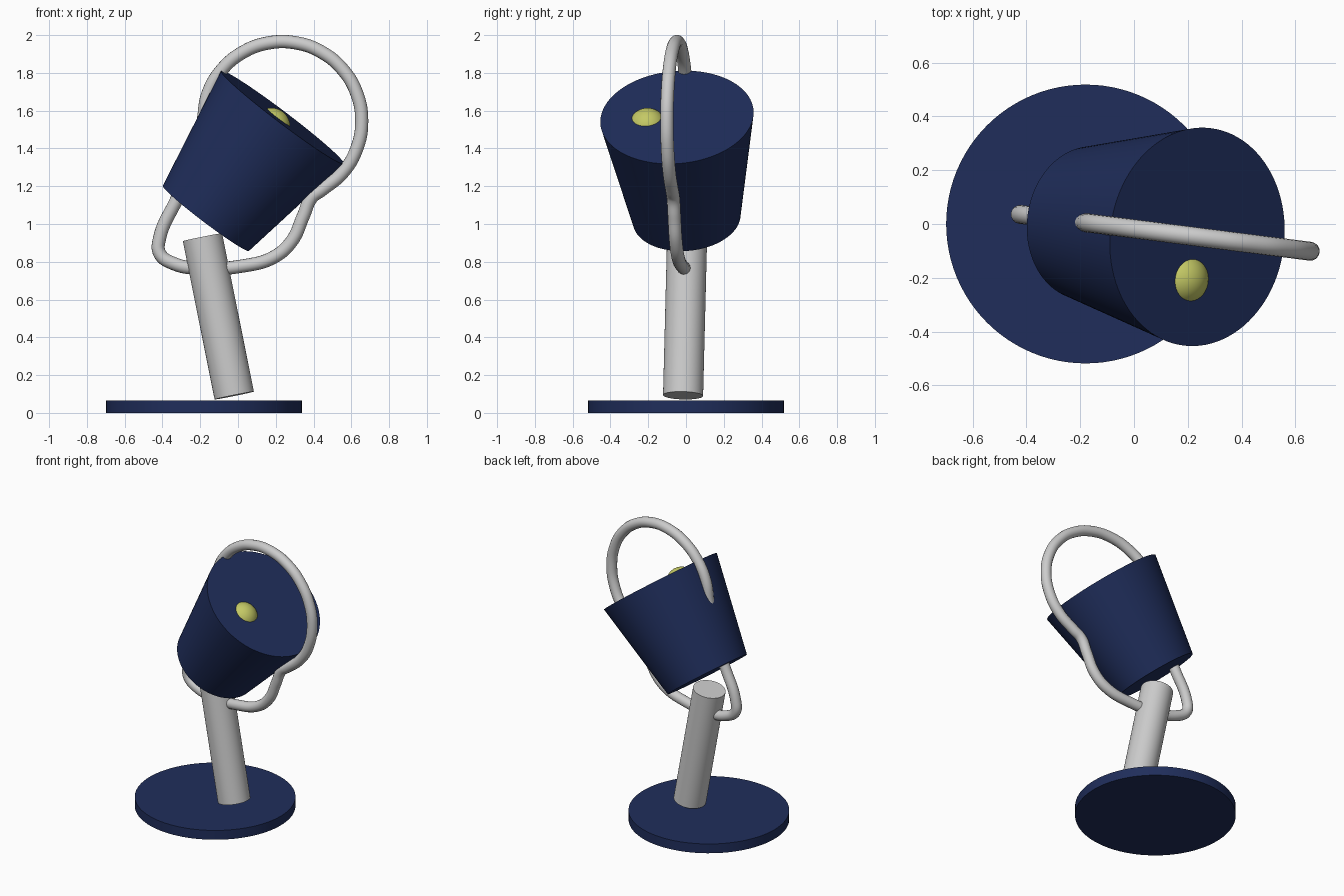
import bpy, math
from mathutils import Vector

if "Cube" in bpy.data.objects:
    bpy.data.objects.remove(bpy.data.objects["Cube"])

NAVY = bpy.data.materials.new("navy")
NAVY.diffuse_color = (0.014, 0.027, 0.105, 1)
NAVY.use_nodes = True
NAVY.node_tree.nodes["Principled BSDF"].inputs["Base Color"].default_value = NAVY.diffuse_color
YELLOW = bpy.data.materials.new("yellow")
YELLOW.diffuse_color = (0.55, 0.58, 0.13, 1)
YELLOW.use_nodes = True
YELLOW.node_tree.nodes["Principled BSDF"].inputs["Base Color"].default_value = YELLOW.diffuse_color


def plane_y(x):
    """The whole lamp lies in one slightly turned upright plane."""
    return -0.018 - 0.127 * x


def spot(x, z):
    return Vector((x, plane_y(x), z))


def finish(name, mat=None):
    ob = bpy.context.object
    ob.name = name
    if mat:
        ob.data.materials.append(mat)
    bpy.ops.object.shade_smooth_by_angle(angle=math.radians(35))
    return ob


def frustum(name, a, b, r1, r2, mat=None):
    axis = b - a
    rot = axis.to_track_quat('Z', 'Y').to_euler()
    bpy.ops.mesh.primitive_cone_add(vertices=96, radius1=r1, radius2=r2, depth=axis.length,
                                    location=(a + b) / 2, rotation=rot)
    return finish(name, mat)


# Base disc
frustum("base", Vector((-0.18, 0, 0)), Vector((-0.18, 0, 0.066)), 0.518, 0.518, NAVY)

# Leaning post
frustum("post", spot(-0.02, 0.092), spot(-0.188, 0.93), 0.106, 0.106)

# Tapered shade, closed at both ends
low, top = spot(-0.17, 1.03), spot(0.235, 1.565)
frustum("shade", low, top, 0.286, 0.407, NAVY)

# Bulb dome showing through the shade face
n = (top - low).normalized()
side = Vector((0.127, 1, 0)).normalized()
bpy.ops.mesh.primitive_uv_sphere_add(segments=48, ring_count=24, radius=0.1,
                                     location=top - side * 0.162 - n * 0.063)
finish("bulb", YELLOW)

# Bent tube: round handle above, yoke below
path = [(0.235 + 0.42 * math.cos(math.radians(a)), 1.545 + 0.42 * math.sin(math.radians(a)))
        for a in range(180, -61, -20)]
path += [(0.39, 1.14), (0.345, 1.04), (0.285, 0.91), (0.19, 0.825), (0.02, 0.777),
         (-0.18, 0.765), (-0.34, 0.79), (-0.415, 0.845), (-0.415, 0.925),
         (-0.32, 1.14), (-0.225, 1.37)]
curve = bpy.data.curves.new("handle_yoke", 'CURVE')
curve.dimensions = '3D'
curve.bevel_depth = 0.035
curve.bevel_resolution = 6
curve.use_fill_caps = True
sp = curve.splines.new('BEZIER')
sp.bezier_points.add(len(path) - 1)
sp.use_cyclic_u = True
sp.resolution_u = 8
for p, (x, z) in zip(sp.bezier_points, path):
    p.co = spot(x, z)
    p.handle_left_type = p.handle_right_type = 'AUTO'
tube = bpy.data.objects.new("handle_yoke", curve)
bpy.context.collection.objects.link(tube)
bpy.ops.object.select_all(action='DESELECT')
tube.select_set(True)
bpy.context.view_layer.objects.active = tube
bpy.ops.object.convert(target='MESH')
finish("handle_yoke")
